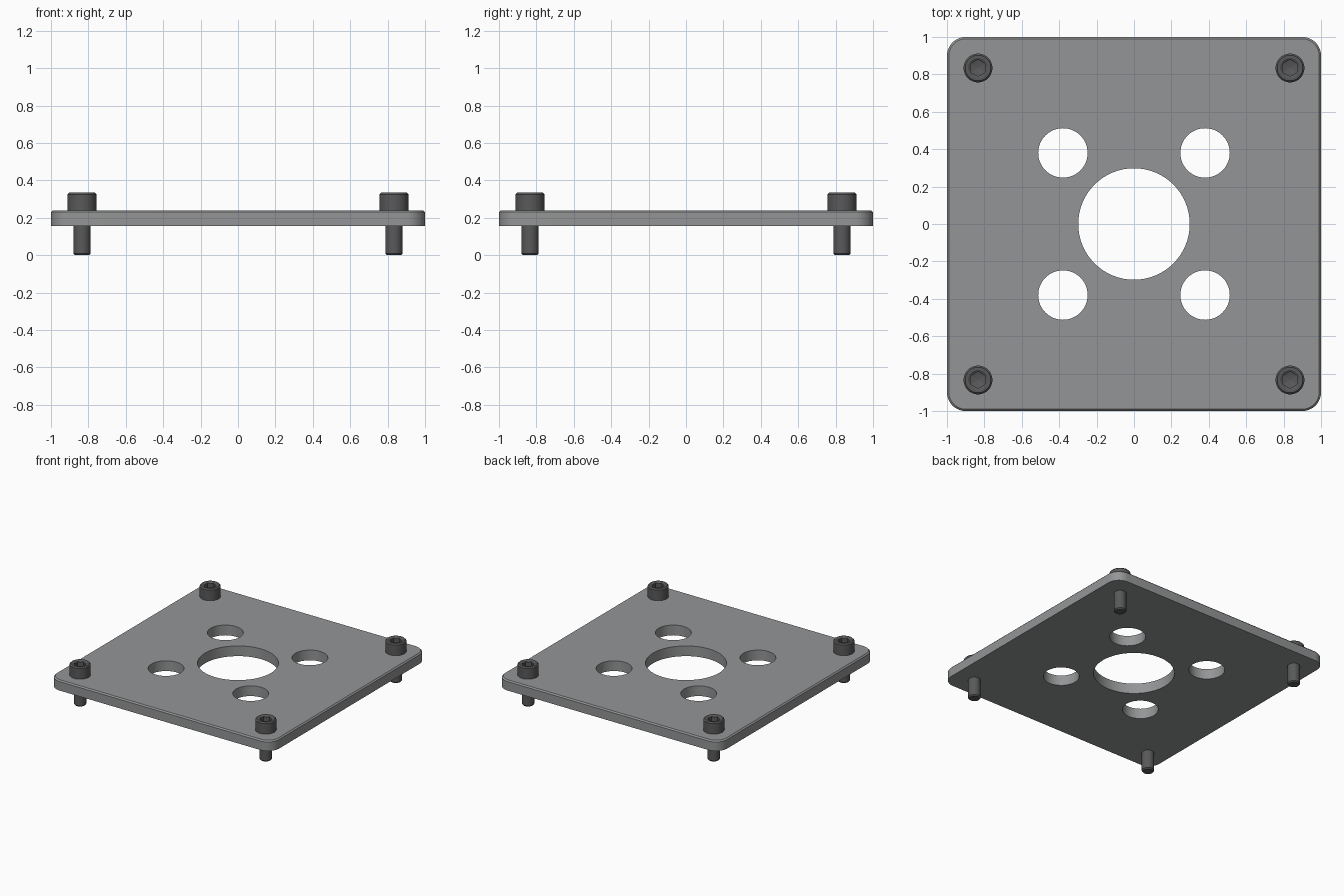
import bpy, bmesh
from math import sin, cos, pi, radians

if "Cube" in bpy.data.objects:
    bpy.data.objects.remove(bpy.data.objects["Cube"])

N = 48              # segments around each screw
Z0, Z1 = 0.157, 0.24  # plate bottom and top


def make_object(name, bm, material=None):
    bmesh.ops.recalc_face_normals(bm, faces=bm.faces)
    mesh = bpy.data.meshes.new(name)
    bm.to_mesh(mesh)
    bm.free()
    if material:
        mesh.materials.append(material)
    ob = bpy.data.objects.new(name, mesh)
    bpy.context.collection.objects.link(ob)
    return ob


def make_material(name, colour):
    mat = bpy.data.materials.new(name)
    mat.diffuse_color = (*colour, 1)
    mat.use_nodes = True
    mat.node_tree.nodes["Principled BSDF"].inputs["Base Color"].default_value = mat.diffuse_color
    return mat


def activate(ob):
    bpy.ops.object.select_all(action='DESELECT')
    ob.select_set(True)
    bpy.context.view_layer.objects.active = ob


def smooth(ob):
    activate(ob)
    bpy.ops.object.shade_smooth_by_angle(angle=radians(30))


def loft(bm, rings):
    """Skin a stack of equal-length point rings and cap both ends."""
    loops = [[bm.verts.new(p) for p in ring] for ring in rings]
    for a, b in zip(loops, loops[1:]):
        n = len(a)
        for i in range(n):
            j = (i + 1) % n
            bm.faces.new((a[i], a[j], b[j], b[i]))
    bm.faces.new(loops[0])
    bm.faces.new(loops[-1])


def circle(r, z):
    return [(r * cos(2 * pi * i / N), r * sin(2 * pi * i / N), z) for i in range(N)]


def hexagon(r, z, rise=0):
    # hexagon with points towards +y and -y, sampled at the same angles as circle();
    # rise lifts the outer points so the rim follows a conical countersink
    pts = []
    for i in range(N):
        t = 2 * pi * i / N
        k = (t + pi / 6) % (pi / 3) - pi / 6
        d = r * cos(pi / 6) / cos(k)
        pts.append((d * cos(t), d * sin(t), z - rise * (r - d)))
    return pts


def rounded_square(inset, z, half=1.0, radius=0.1, steps=12):
    pts = []
    for c in range(4):
        for s in range(steps + 1):
            t = pi / 2 * (c + s / steps)
            cx = (half - radius) * (1 if c in (0, 3) else -1)
            cy = (half - radius) * (1 if c in (0, 1) else -1)
            pts.append((cx + (radius - inset) * cos(t), cy + (radius - inset) * sin(t), z))
    return pts


plate_grey = make_material("plate_grey", (0.295, 0.3, 0.305))
screw_dark = make_material("screw_dark", (0.1, 0.1, 0.102))

# Plate with rounded corners and a chamfered top edge
bm = bmesh.new()
loft(bm, [rounded_square(0, Z0), rounded_square(0, Z1 - 0.01), rounded_square(0.01, Z1)])
plate = make_object("mounting_plate", bm, plate_grey)

# Centre bore and four round openings
bm = bmesh.new()
openings = [(0, 0, 0.298)] + [(x, y, 0.132) for x in (-0.38, 0.38) for y in (-0.38, 0.38)]
for x, y, r in openings:
    ring = bmesh.ops.create_cone(bm, cap_ends=True, segments=64, radius1=r, radius2=r, depth=0.4)
    bmesh.ops.translate(bm, verts=ring["verts"], vec=(x, y, 0.2))
cutter = make_object("opening_cutter", bm, plate_grey)
cutter.hide_render = True
cut = plate.modifiers.new("openings", 'BOOLEAN')
cut.operation = 'DIFFERENCE'
cut.solver = 'EXACT'
cut.object = cutter
activate(plate)
bpy.ops.object.modifier_apply(modifier=cut.name)
bpy.data.objects.remove(cutter, do_unlink=True)
smooth(plate)

# Socket-head screw: shank, chamfered head, countersunk hex socket
top = 0.335
bm = bmesh.new()
loft(bm, [circle(0.038, 0), circle(0.046, 0.009), circle(0.046, Z1),
          circle(0.077, Z1), circle(0.077, top - 0.009),
          circle(0.068, top), circle(0.053, top), hexagon(0.045, top - 0.005, 0.6),
          hexagon(0.045, top - 0.05), circle(0.004, top - 0.06)])
screw = make_object("screw_1", bm, screw_dark)
smooth(screw)

# One screw in each corner
S = 0.834
screw.location = (-S, -S, 0)
for i, (x, y) in enumerate([(S, -S), (S, S), (-S, S)], 2):
    copy = screw.copy()
    copy.name = f"screw_{i}"
    copy.location = (x, y, 0)
    bpy.context.collection.objects.link(copy)
